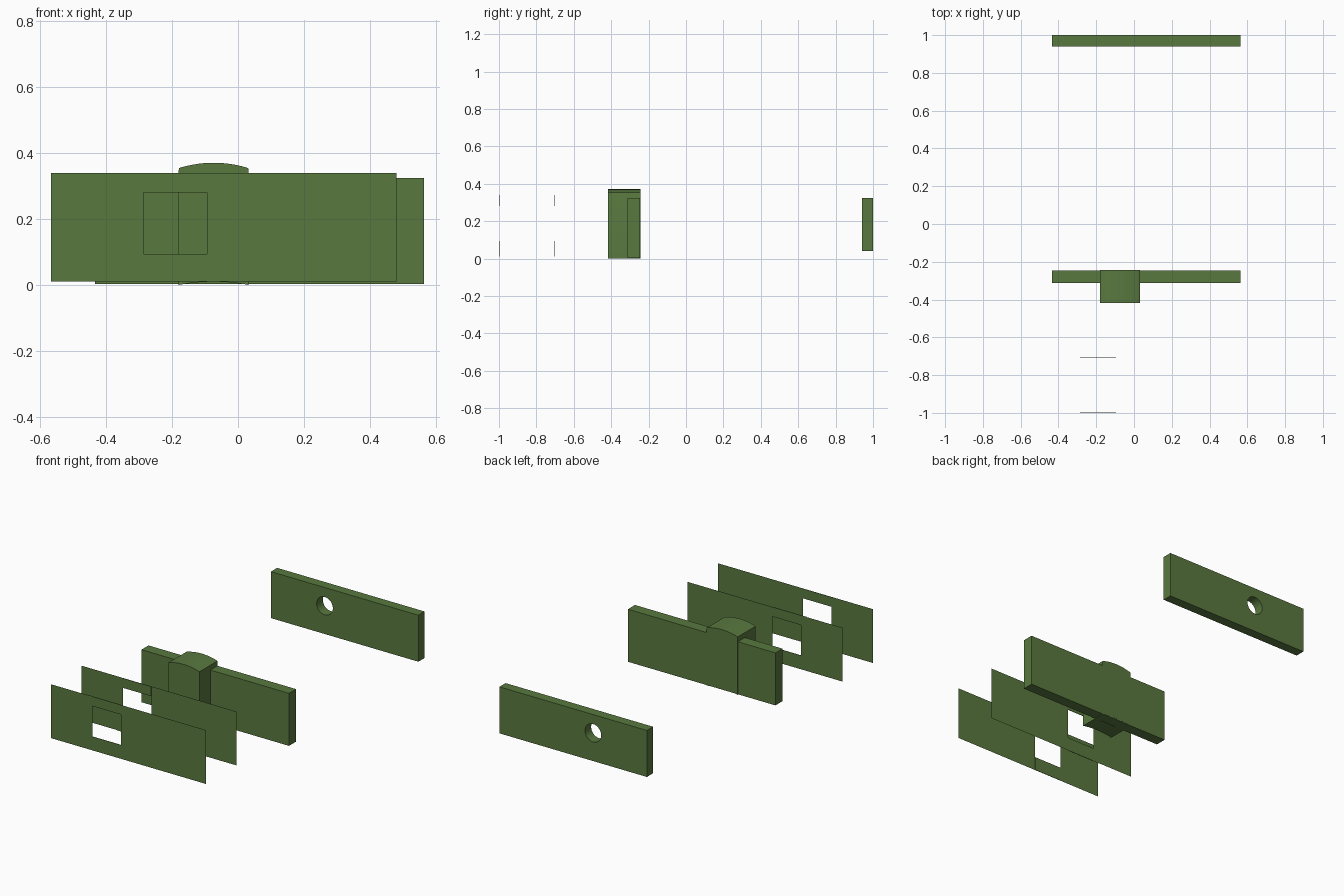
import bpy, bmesh, math

if "Cube" in bpy.data.objects:
    bpy.data.objects.remove(bpy.data.objects["Cube"])

green = bpy.data.materials.new("wall_green")
green.diffuse_color = (0.10, 0.19, 0.05, 1)
green.use_nodes = True
green.node_tree.nodes["Principled BSDF"].inputs["Base Color"].default_value = green.diffuse_color


def finish(name, bm):
    mesh = bpy.data.meshes.new(name)
    bm.to_mesh(mesh)
    bm.free()
    mesh.materials.append(green)
    ob = bpy.data.objects.new(name, mesh)
    bpy.context.collection.objects.link(ob)
    return ob


def extrude_profile(name, pts, y0, y1):
    """Solid from an x-z outline swept along y."""
    bm = bmesh.new()
    face = bm.faces.new([bm.verts.new((x, y0, z)) for x, z in pts])
    res = bmesh.ops.extrude_face_region(bm, geom=[face], use_keep_orig=True)
    verts = [v for v in res["geom"] if isinstance(v, bmesh.types.BMVert)]
    bmesh.ops.translate(bm, verts=verts, vec=(0, y1 - y0, 0))
    bmesh.ops.recalc_face_normals(bm, faces=bm.faces)
    return finish(name, bm)


def box(name, x0, x1, y0, y1, z0, z1):
    return extrude_profile(name, [(x0, z0), (x1, z0), (x1, z1), (x0, z1)], y0, y1)


def smooth(ob):
    bpy.ops.object.select_all(action='DESELECT')
    ob.select_set(True)
    bpy.context.view_layer.objects.active = ob
    bpy.ops.object.shade_smooth_by_angle(angle=math.radians(30))


# Rear wall with a round through hole
rear = box("rear_wall", -0.435, 0.565, 0.94, 1.0, 0.04, 0.325)
bpy.ops.mesh.primitive_cylinder_add(vertices=32, radius=0.055, depth=0.3,
                                    location=(-0.07, 0.97, 0.212),
                                    rotation=(math.pi / 2, 0, 0))
cutter = bpy.context.object
cutter.name = "hole_cutter"
cutter.hide_render = True
mod = rear.modifiers.new("hole", 'BOOLEAN')
mod.operation = 'DIFFERENCE'
mod.solver = 'EXACT'
mod.object = cutter
bpy.context.view_layer.objects.active = rear
bpy.ops.object.modifier_apply(modifier=mod.name)
bpy.data.objects.remove(cutter)
smooth(rear)

# Middle wall
box("middle_wall", -0.435, 0.565, -0.313, -0.245, 0.003, 0.325)

# Pier with a gently arched top and hollowed underside
cx, hw, n = -0.074, 0.106, 16
ts = [-1 + 2 * i / n for i in range(n + 1)]
bottom = [(cx + t * hw, 0.010 * (1 - t * t)) for t in ts]
top = [(cx + hw, 0.348), (cx + hw * 0.99, 0.354)]
top += [(cx - t * hw * 0.96, 0.371 - 0.015 * t * t) for t in ts]
top += [(cx - hw * 0.99, 0.354), (cx - hw, 0.348)]
smooth(extrude_profile("arched_pier", bottom + top, -0.418, -0.244))


# Thin wall sheets with a window opening; single sided panels, lined window bay
def panel(name, x0, x1, z0, z1, y, front):
    pts = [(x0, y, z0), (x1, y, z0), (x1, y, z1), (x0, y, z1)]
    bm = bmesh.new()
    bm.faces.new([bm.verts.new(p) for p in (pts if front else pts[::-1])])
    return finish(name, bm)


Z0, Z1 = 0.01, 0.34
for label, y_out, y_in, front in (("outer", -1.0, -0.997, True),
                                  ("inner", -0.703, -0.706, False)):
    panel(label + "_sheet_left", -0.568, -0.287, Z0, Z1, y_out, front)
    panel(label + "_sheet_right", -0.094, 0.482, Z0, Z1, y_out, front)
    for part, z0, z1 in (("sill", Z0, 0.094), ("lintel", 0.281, Z1)):
        box(label + "_window_" + part, -0.287, -0.094,
            min(y_out, y_in), max(y_out, y_in), z0, z1)
    panel(label + "_window_jamb", -0.325, -0.287, Z0, Z1, y_in, not front)
